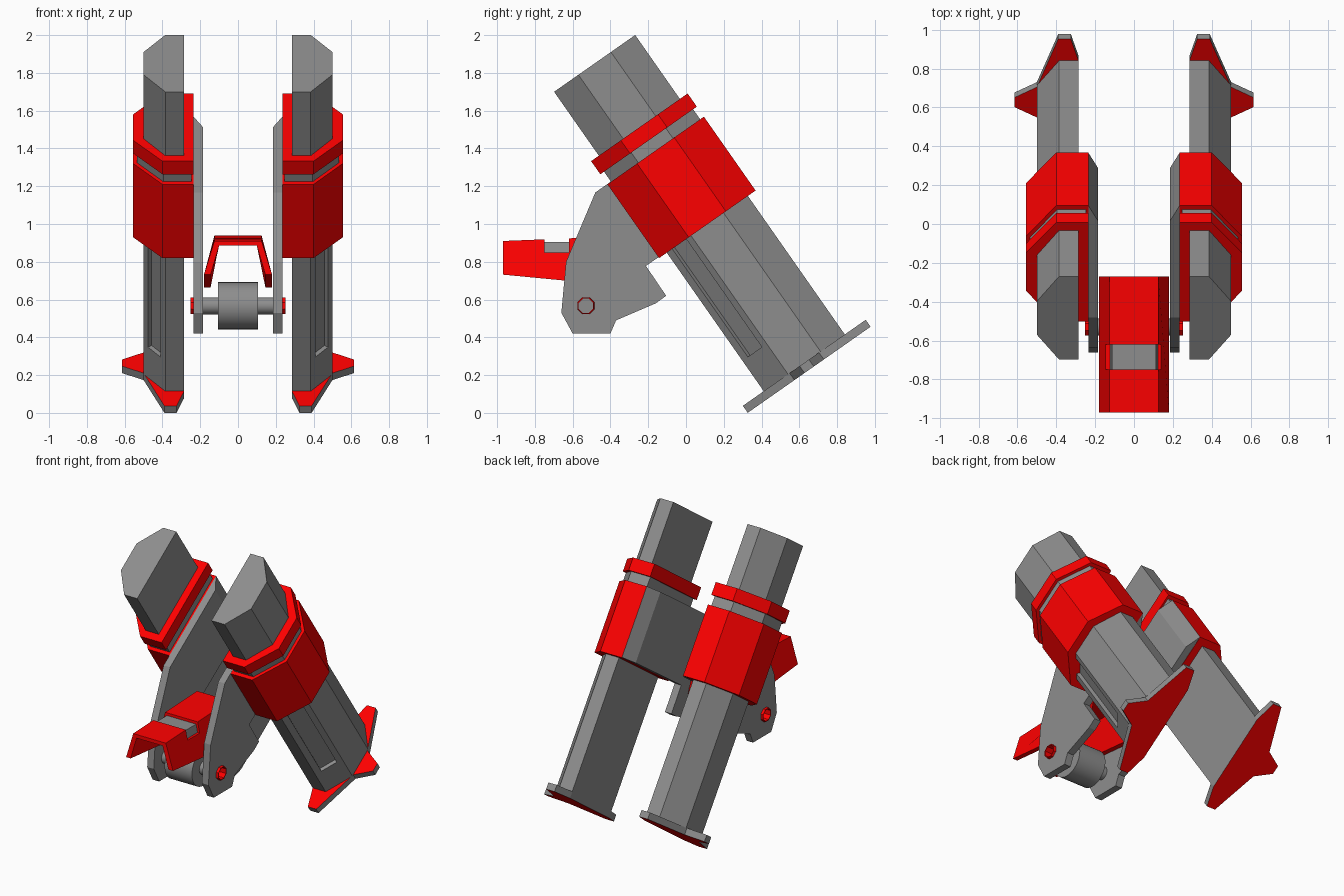
import bpy, bmesh, math
from mathutils import Vector

if "Cube" in bpy.data.objects:
    bpy.data.objects.remove(bpy.data.objects["Cube"])


def material(name, col):
    m = bpy.data.materials.new(name)
    m.diffuse_color = (*col, 1)
    m.use_nodes = True
    m.node_tree.nodes["Principled BSDF"].inputs["Base Color"].default_value = m.diffuse_color
    return m


red = material("red", (1.0, 0.0, 0.0))
grey = material("grey", (0.27, 0.27, 0.27))

# Tilted frame of the barrels: v runs across, s runs down along the axis
A = math.radians(35)
V = Vector((0, math.cos(A), math.sin(A)))
S = Vector((0, math.sin(A), -math.cos(A)))
VC = 0.665


def tilted(p, s):
    return Vector((p[0], 0, 0)) + V * (VC + p[1]) + S * s


def sideways(p, x):
    return Vector((x, p[0], p[1]))


def upright(p, y):
    return Vector((p[0], y, p[1]))


def loft(name, pts_a, pts_b, a, b, place, side=1, mat=grey):
    """Solid between two matching outlines, optionally mirrored in x."""
    bm = bmesh.new()
    rings = []
    for pts, d in ((pts_a, a), (pts_b, b)):
        ring = []
        for p in pts:
            co = place(p, d)
            co.x *= side
            ring.append(bm.verts.new(co))
        rings.append(ring)
    n = len(pts_a)
    bm.faces.new(rings[0])
    bm.faces.new(rings[1])
    for i in range(n):
        j = (i + 1) % n
        bm.faces.new((rings[0][i], rings[0][j], rings[1][j], rings[1][i]))
    bmesh.ops.recalc_face_normals(bm, faces=bm.faces)
    me = bpy.data.meshes.new(name)
    bm.to_mesh(me)
    bm.free()
    ob = bpy.data.objects.new(name, me)
    bpy.context.collection.objects.link(ob)
    me.materials.append(mat)
    return ob


def prism(name, pts, a, b, place, side=1, mat=grey):
    return loft(name, pts, pts, a, b, place, side, mat)


def cut(ob, cutter):
    cutter.data.materials.clear()
    cutter.data.materials.append(ob.data.materials[0])
    m = ob.modifiers.new("cut", 'BOOLEAN')
    m.operation = 'DIFFERENCE'
    m.solver = 'EXACT'
    m.object = cutter
    cutter.hide_render = True
    cutter.hide_set(True)


def half_octagon(x0, x1, x2, v1, v2):
    return [(x0, -v2), (x1, -v2), (x2, -v1), (x2, v1), (x1, v2), (x0, v2)]


def octagon(r):
    return [(-0.53 + r * math.cos(math.radians(22.5 + 45 * i)),
             0.567 + r * math.sin(math.radians(22.5 + 45 * i))) for i in range(8)]


def cylinder_x(name, r, x0, x1, y, z, n=32):
    bpy.ops.mesh.primitive_cylinder_add(vertices=n, radius=r, depth=x1 - x0,
        location=((x0 + x1) / 2, y, z), rotation=(0, math.pi / 2, 0))
    ob = bpy.context.object
    ob.name = name
    ob.data.materials.append(grey)
    bpy.ops.object.shade_smooth_by_angle(angle=math.radians(35))
    return ob


tube = half_octagon(0.285, 0.385, 0.50, 0.105, 0.262)
neck = half_octagon(0.247, 0.395, 0.535, 0.112, 0.288)
band = half_octagon(0.235, 0.40, 0.555, 0.12, 0.312)
foot = [(0.285, -0.26), (0.325, -0.397), (0.39, -0.397), (0.50, -0.095), (0.615, -0.03),
        (0.615, 0.03), (0.50, 0.095), (0.39, 0.397), (0.325, 0.397), (0.285, 0.26)]
slot = [(0.431, -0.242), (0.497, -0.151), (0.457, -0.121), (0.391, -0.212)]


def arm(v):
    """Side arm outline; v sets how far it reaches behind the sleeve."""
    low, high = tilted((0, v), -0.755), tilted((0, v), -1.23)
    return [(high.y, high.z), (-0.48, 1.167), (-0.635, 0.80), (-0.66, 0.53), (-0.60, 0.42),
            (-0.40, 0.42), (-0.37, 0.49), (-0.16, 0.58), (-0.105, 0.62), (-0.212, 0.778),
            (low.y, low.z)]


for side, tag in ((1, "right"), (-1, "left")):
    # Barrel with long groove on its front outer face
    barrel = prism("barrel_" + tag, tube, -1.793, 0.145, tilted, side)
    cut(barrel, prism("groove_cutter_" + tag, slot, -1.0, -0.055, tilted, side))
    # Sleeve, neck and ring
    prism("sleeve_" + tag, band, -1.23, -0.753, tilted, side, red)
    prism("neck_" + tag, neck, -1.31, -1.2, tilted, side)
    prism("ring_" + tag, band, -1.38, -1.295, tilted, side, red)
    # Foot plate: red faces, grey rim
    plate = prism("foot_plate_" + tag, foot, 0.142, 0.187, tilted, side, red)
    plate.data.materials.append(grey)
    for f in plate.data.polygons:
        f.material_index = 0 if abs(f.normal.dot(S)) > 0.9 else 1
    # Side arm, bevelled where it backs the sleeve, with a bolt hole
    plate_arm = loft("arm_" + tag, arm(0.215), arm(0.312), 0.185, 0.235, sideways, side)
    cut(plate_arm, prism("arm_hole_cutter_" + tag, octagon(0.045), 0.1, 0.3, sideways, side))
    # Hollow octagonal bolt sleeve
    bolt = loft("bolt_" + tag, octagon(0.052), octagon(0.047), 0.19, 0.252, sideways, side, red)
    cut(bolt, prism("bolt_cutter_" + tag, octagon(0.041), 0.1, 0.3, sideways, side))

# Axle and roller
cylinder_x("axle", 0.045, -0.191, 0.191, -0.53, 0.567)
cylinder_x("roller", 0.125, -0.105, 0.105, -0.53, 0.567)


# Folded hood between the arms
def arch(top, bottom, out_t, out_b, in_t, in_b, thick):
    half = [(out_t, top), (out_b, bottom), (in_b, bottom), (in_t, top - thick)]
    return half + [(-x, z) for x, z in reversed(half)]


hood = loft("hood", arch(0.91, 0.732, 0.125, 0.18, 0.10, 0.145, 0.025),
            arch(0.938, 0.665, 0.125, 0.18, 0.10, 0.145, 0.045), -0.97, -0.27, upright, 1, red)
notch = [(-0.3, 0.85), (0.3, 0.85), (0.3, 1.1), (-0.3, 1.1)]
cut(hood, prism("hood_notch_cutter", notch, -0.75, -0.62, upright))
# Grey liner showing through the hood notch
prism("hood_liner", arch(0.905, 0.84, 0.112, 0.125, 0.10, 0.112, 0.02),
      -0.752, -0.618, upright)
